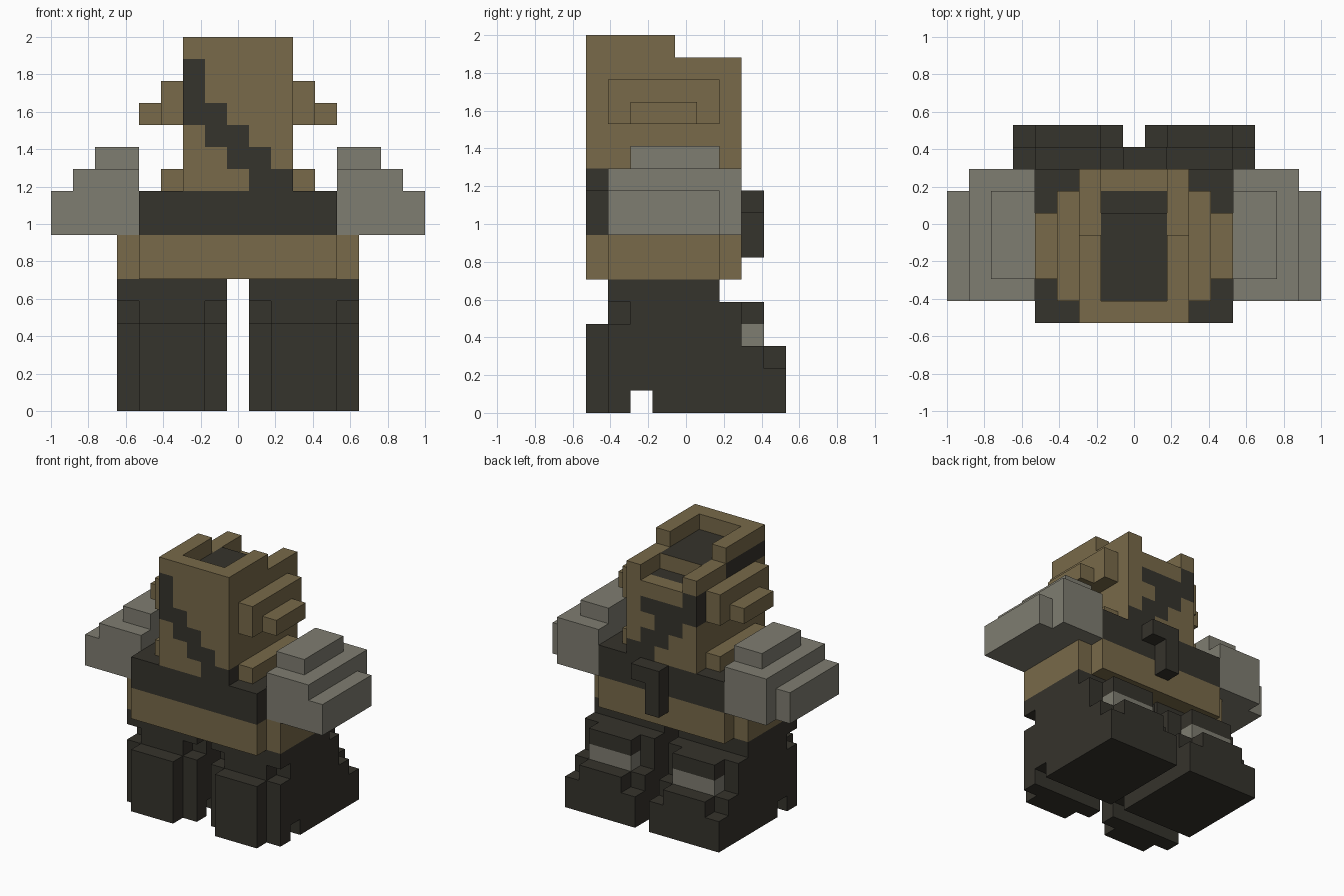
import bpy, bmesh
from mathutils import Vector

if "Cube" in bpy.data.objects:
    bpy.data.objects.remove(bpy.data.objects["Cube"], do_unlink=True)

U = 2 / 17  # size of one block


def material(name, rgb):
    m = bpy.data.materials.new(name)
    m.use_nodes = True
    m.diffuse_color = (*rgb, 1)
    bsdf = m.node_tree.nodes["Principled BSDF"]
    bsdf.inputs["Base Color"].default_value = (*rgb, 1)
    bsdf.inputs["Roughness"].default_value = 0.9
    return m


BROWN, DARK, GREY = 0, 1, 2
MATS = [material("tan_brown", (0.188, 0.143, 0.067)),
        material("charcoal", (0.036, 0.033, 0.025)),
        material("stone_grey", (0.212, 0.205, 0.165))]

# outward direction and the corners of each face of a block
SIDES = {
    (1, 0, 0): [(1, -1, -1), (1, 1, -1), (1, 1, 1), (1, -1, 1)],
    (-1, 0, 0): [(-1, 1, -1), (-1, -1, -1), (-1, -1, 1), (-1, 1, 1)],
    (0, 1, 0): [(1, 1, -1), (-1, 1, -1), (-1, 1, 1), (1, 1, 1)],
    (0, -1, 0): [(-1, -1, -1), (1, -1, -1), (1, -1, 1), (-1, -1, 1)],
    (0, 0, 1): [(-1, -1, 1), (1, -1, 1), (1, 1, 1), (-1, 1, 1)],
    (0, 0, -1): [(-1, 1, -1), (1, 1, -1), (1, -1, -1), (-1, -1, -1)],
}
LEFT, RIGHT, BACK, FRONT, TOP, BOTTOM = SIDES


def cells(x0, x1, y0, y1, z0, z1):
    """All block cells in an inclusive range."""
    return {(x, y, z) for x in range(x0, x1 + 1)
            for y in range(y0, y1 + 1) for z in range(z0, z1 + 1)}


def build(name, filled, colour, painted=None, mirror=1):
    """Skin the filled cells, merging coplanar faces of one colour."""
    painted = painted or {}
    bm = bmesh.new()
    verts = {}
    for c in sorted(filled):
        for d, corners in SIDES.items():
            if tuple(a + b for a, b in zip(c, d)) in filled:
                continue
            loop = []
            for k in corners:
                key = tuple(2 * a + b for a, b in zip(c, k))
                if key not in verts:
                    verts[key] = bm.verts.new(Vector(
                        (key[0] * mirror, key[1], key[2] + 1)) * (U / 2))
                loop.append(verts[key])
            f = bm.faces.new(loop if mirror > 0 else loop[::-1])
            f.material_index = painted.get((c, d), colour)
    bmesh.ops.dissolve_limit(bm, angle_limit=0.01, verts=bm.verts[:],
                             edges=bm.edges[:], delimit={'MATERIAL'})
    me = bpy.data.meshes.new(name)
    bm.to_mesh(me)
    bm.free()
    for m in MATS:
        me.materials.append(m)
    ob = bpy.data.objects.new(name, me)
    bpy.context.collection.objects.link(ob)
    return ob


# Head: block with a raised front rim, lower back posts and a sunken crown
head = cells(-2, 2, -4, 2, 10, 14) | cells(-2, 2, -4, -4, 15, 16)
for x in (-2, 2):
    head |= cells(x, x, -3, -1, 15, 16) | cells(x, x, 0, 2, 15, 15)
head |= cells(-1, 1, -3, 0, 15, 15)

paint = {}


def stain(region, side):
    for c in region:
        paint[(c, side)] = DARK


# Dark crown and diagonal strap painted around the head
stain(cells(-1, 1, -3, 0, 15, 15) | cells(-1, 1, 1, 1, 14, 14), TOP)
for x, lo, hi in [(-2, 13, 15), (-1, 12, 13), (0, 11, 12), (1, 10, 11), (2, 10, 10)]:
    stain(cells(x, x, -4, -4, lo, hi), FRONT)
for x, lo, hi in [(-2, 13, 14), (-1, 12, 13), (0, 11, 13), (1, 10, 11),
                  (1, 13, 13), (2, 10, 10)]:
    stain(cells(x, x, 2, 2, lo, hi), BACK)
stain(cells(-2, -2, 2, 2, 13, 14) | cells(-2, -2, -4, -1, 15, 15), RIGHT)
stain(cells(2, 2, -4, -4, 10, 10), LEFT)
build("head", head, BROWN, paint)

# Torso: dark chest band over the brown waist
build("chest_band", cells(-4, 4, -4, 2, 8, 9), DARK)
build("waist", cells(-4, 4, -4, 2, 6, 7) | cells(-5, 5, -3, 1, 6, 7), BROWN)
build("back_strap", cells(0, 1, 3, 3, 9, 9) | cells(0, 0, 3, 3, 7, 8), DARK)

# Paired parts
for label, s in (("left", 1), ("right", -1)):
    build(label + "_ear", cells(3, 3, -3, 1, 13, 14) | cells(4, 4, -2, 0, 13, 13),
          BROWN, mirror=s)
    build(label + "_collar", cells(3, 3, -3, 1, 10, 10), BROWN, mirror=s)
    build(label + "_arm", cells(5, 7, -3, 2, 8, 10) | cells(8, 8, -3, 1, 8, 9)
          | cells(5, 6, -2, 1, 11, 11), GREY, mirror=s)

    # Leg with hip, knee recess, toe plate, stepped heel and sole groove
    leg = cells(1, 5, -3, 1, 5, 5) | cells(1, 5, -2, 2, 0, 4)
    leg |= cells(1, 5, -3, -3, 0, 3) | cells(2, 4, -3, -3, 4, 4)
    leg |= cells(2, 4, -4, -4, 0, 3)
    leg |= cells(1, 5, 3, 3, 0, 2) | cells(2, 4, 3, 3, 3, 4)
    leg |= cells(1, 5, 4, 4, 0, 1) | cells(2, 4, 4, 4, 2, 2)
    leg -= cells(1, 5, -2, -2, 0, 0)
    band = {(c, d): GREY for c in cells(2, 4, 3, 3, 3, 3) for d in SIDES}
    build(label + "_leg", leg, DARK, band, mirror=s)
